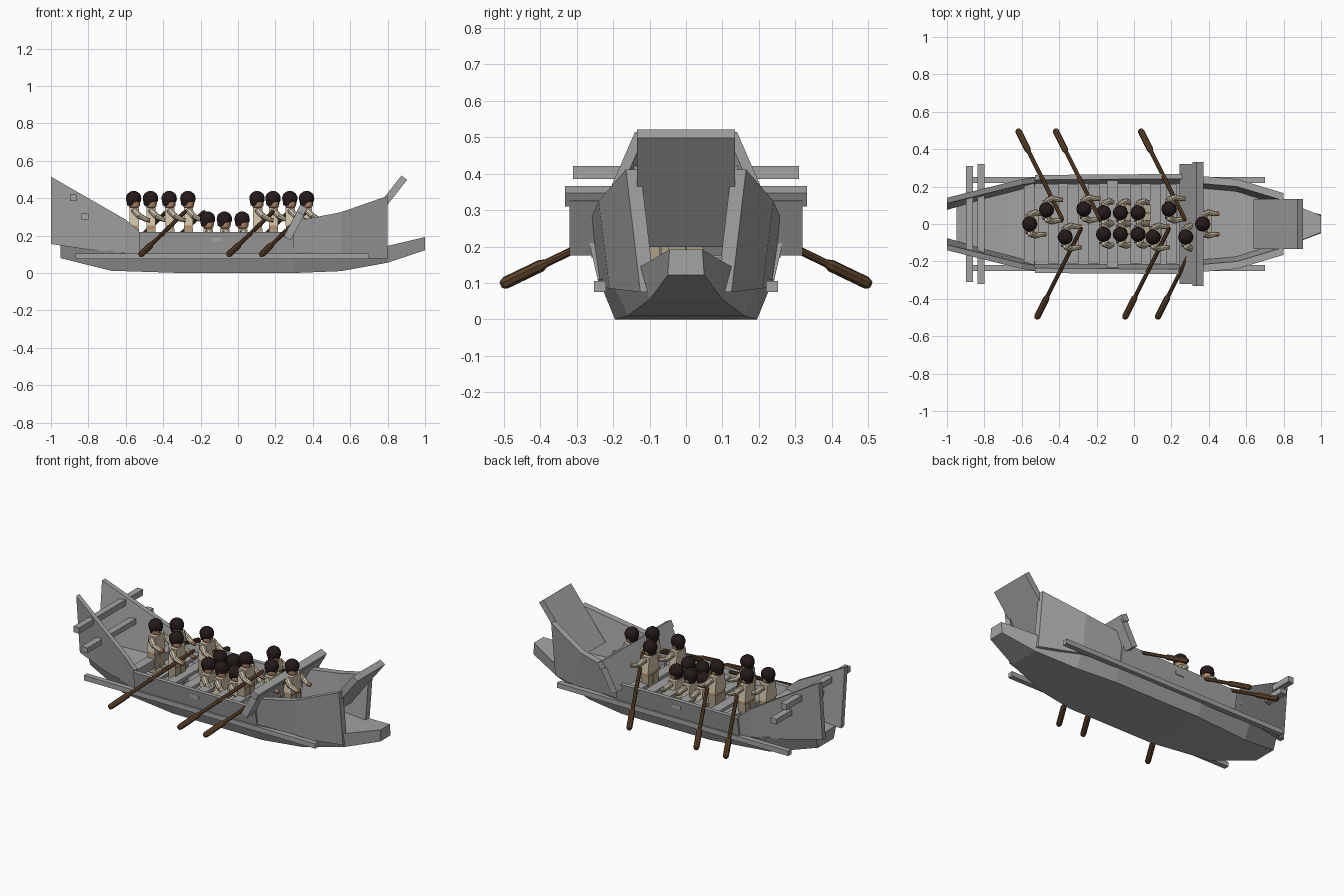
import bpy, bmesh, math
from mathutils import Vector, Matrix

if "Cube" in bpy.data.objects:
    bpy.data.objects.remove(bpy.data.objects["Cube"])


def material(name, rgb):
    m = bpy.data.materials.new(name)
    m.diffuse_color = (*rgb, 1)
    m.use_nodes = True
    m.node_tree.nodes["Principled BSDF"].inputs["Base Color"].default_value = m.diffuse_color
    return m


GREY = material("hull grey", (0.37, 0.37, 0.37))
CREAM = material("cream shirt", (0.64, 0.56, 0.41))
TAN = material("tan trousers", (0.42, 0.36, 0.25))
SKIN = material("skin", (0.50, 0.28, 0.15))
HAIR = material("dark hair", (0.018, 0.010, 0.010))
WOOD = material("oar wood", (0.11, 0.055, 0.024))


def finish(bm, name, mats, smooth=False):
    bmesh.ops.recalc_face_normals(bm, faces=bm.faces)
    me = bpy.data.meshes.new(name)
    bm.to_mesh(me)
    bm.free()
    for m in mats:
        me.materials.append(m)
    for p in me.polygons:
        p.use_smooth = smooth
    ob = bpy.data.objects.new(name, me)
    bpy.context.collection.objects.link(ob)
    return ob


def loft(bm, rings, mat=0):
    vs = [[bm.verts.new(p) for p in r] for r in rings]
    n = len(rings[0])
    faces = [bm.faces.new(vs[0]), bm.faces.new(vs[-1])]
    for a, b in zip(vs, vs[1:]):
        for i in range(n):
            j = (i + 1) % n
            faces.append(bm.faces.new((a[i], a[j], b[j], b[i])))
    for f in faces:
        f.material_index = mat


def box(bm, c, size, mat=0, pitch=0.0, taper=1.0):
    """Box with an optional narrower top, pitched about y."""
    rot = Matrix.Rotation(pitch, 3, 'Y')
    rings = []
    for z, t in ((-0.5, 1.0), (0.5, taper)):
        rings.append([Vector(c) + rot @ Vector((x * size[0], y * size[1] * t, z * size[2]))
                      for x, y in ((-.5, -.5), (.5, -.5), (.5, .5), (-.5, .5))])
    loft(bm, rings, mat)


def rod(bm, a, b, radii, n=8, mat=0):
    """Round bar from a to b; radii is a list of (fraction, radius)."""
    a, b = Vector(a), Vector(b)
    q = (b - a).to_track_quat('Z', 'Y')
    loft(bm, [[a.lerp(b, t) + q @ Vector((r * math.cos(k * math.tau / n),
               r * math.sin(k * math.tau / n), 0)) for k in range(n)] for t, r in radii], mat)


def beam(name, c, size, pitch=0.0):
    bm = bmesh.new()
    box(bm, c, size, pitch=pitch)
    return finish(bm, name, [GREY])


# Lower hull with ram: x, deck half width, deck z, keel half width, keel z
bm = bmesh.new()
loft(bm, [[(x, -yt, zt), (x, -yb, zb), (x, yb, zb), (x, yt, zt)] for x, yt, zt, yb, zb in (
    (-0.95, .10, .150, .075, .08), (-0.68, .20, .120, .15, .012), (-0.30, .240, .11, .195, 0),
    (0.30, .240, .11, .195, 0), (0.55, .21, .115, .16, .01), (0.80, .125, .145, .10, .055),
    (1.00, .045, .192, .05, .122))])
finish(bm, "lower_hull", [GREY])

# Side walls: x, foot y, foot z, gunwale y, gunwale z
WALLS = {
    "stern_wall": (.03, [(-1.0, .105, .155, .14, .515), (-.80, .165, .125, .19, .40),
                         (-.60, .215, .105, .24, .285), (-.53, .232, .10, .25, .225)]),
    "bulwark": (.026, [(-.53, .238, .09, .262, .22), (.30, .238, .09, .268, .22)]),
    "bow_wall": (.04, [(.29, .235, .09, .262, .275), (.55, .21, .085, .24, .325),
                       (.80, .125, .075, .165, .412)]),
}
for s, side in ((-1, "right"), (1, "left")):
    for name, (t, secs) in WALLS.items():
        bm = bmesh.new()
        loft(bm, [[(x, s * yb, zb), (x, s * yt, zt), (x, s * (yt - t), zt), (x, s * (yb - t), zb)]
                  for x, yb, zb, yt, zt in secs])
        finish(bm, f"{name}_{side}", [GREY])
    beam(f"rub_rail_{side}", (-.085, s * .236, .09), (1.57, .032, .03))

# Slanted bow board and slanted cross board with its cap
beam("bow_board", (.772, 0, .36), (.038, .268, .38), math.radians(38))
beam("cross_board", (.303, 0, .26), (.042, .64, .17), math.radians(28))
beam("cross_cap", (.342, 0, .338), (.042, .665, .042), math.radians(28))

# Stern cross beams and stern bench
beam("stern_beam_upper", (-.88, 0, .403), (.038, .62, .036))
beam("stern_beam_lower", (-.818, 0, .302), (.04, .64, .032))
beam("stern_bench", (-.56, 0, .19), (.055, .46, .05))

# Thwarts
for i, (x, w) in enumerate(((-.43, .42), (-.325, .42), (-.215, .42), (-.115, .52), (.01, .42), (.115, .42), (.2, .42))):
    beam(f"thwart_{i + 1}", (x, 0, .178), (.06, w, .02))


# Crew figures, facing +x, origin at floor level
MATS = [CREAM, TAN, SKIN, HAIR]


def figure(name, seated, reach):
    bm = bmesh.new()
    if seated:
        hip = .025
        for s in (-1, 1):
            box(bm, (.03, s * .025, .017), (.085, .046, .034), 1)
    else:
        hip = .125
        for s in (-1, 1):
            box(bm, (0, s * .025, .055), (.05, .046, .11), 1)
            box(bm, (.012, s * .025, .01), (.065, .046, .02), 1)
        box(bm, (0, 0, .117), (.046, .098, .018), 2)
    box(bm, (0, 0, hip + .048), (.05, .105, .096), 0, taper=.78)
    # arms and hands
    for s in (-1, 1):
        sh = Vector((0, s * .05, hip + .082))
        el = sh + Vector((.028, s * .012, -.03))
        ha = sh + Vector((reach, s * .004, -.05))
        rod(bm, sh, el, [(-.2, .012), (0, .018), (1, .016)], 8, 0)
        rod(bm, el, ha, [(-.1, .016), (1, .013)], 8, 0)
        rod(bm, ha, ha + Vector((.02, 0, -.003)), [(0, .012), (1, .012)], 8, 2)
    # neck, head and bowl of hair
    z = hip + .096
    rod(bm, (0, 0, z - .002), (0, 0, z + .058),
        [(0, .018), (.1, .026), (.2, .03), (.85, .03), (1, .024)], 12, 2)
    rod(bm, (-.003, 0, z + .03), (-.003, 0, z + .09),
        [(0, .037), (.25, .041), (.5, .040), (.75, .033), (.93, .018), (1, .006)], 12, 3)
    rod(bm, (-.012, 0, z + .008), (-.008, 0, z + .035), [(0, .026), (1, .034)], 12, 3)
    # two small eyes
    for s in (-1, 1):
        box(bm, (.0295, s * .01, z + .024), (.004, .005, .006), 3)
    ob = finish(bm, name, MATS, True)
    ob.data.set_sharp_from_angle(angle=math.radians(35))
    return ob.data, ob


rower_mesh, rower_proto = figure("rower_1", False, .065)
sitter_mesh, sitter_proto = figure("passenger_1", True, .05)


def place(proto, mesh, base, spots, z):
    for i, (x, y) in enumerate(spots):
        ob = proto
        if i:
            ob = bpy.data.objects.new(f"{base}_{i + 1}", mesh)
            bpy.context.collection.objects.link(ob)
        ob.location = (x, y, z)


ROWERS = [(-.465, .075), (-.265, .08), (.19, .08), (-.365, -.07), (.105, -.07), (.28, -.07)]
place(rower_proto, rower_mesh, "rower", ROWERS + [(-.555, 0), (.37, 0)], .128)
place(sitter_proto, sitter_mesh, "passenger",
      [(x, y) for x in (-.16, -.07, .025) for y in (-.055, .06)], .118)

# Oars, one for each rower, reaching out and down to the water
for i, (x, y) in enumerate(ROWERS):
    s = 1 if y > 0 else -1
    bm = bmesh.new()
    rod(bm, (x - .157, s * .505, .096), (x + .085, s * .02, .33),
        [(0, .012), (.02, .017), (.22, .017), (.25, .011), (.97, .011), (1, .008)])
    finish(bm, f"oar_{i + 1}", [WOOD])
